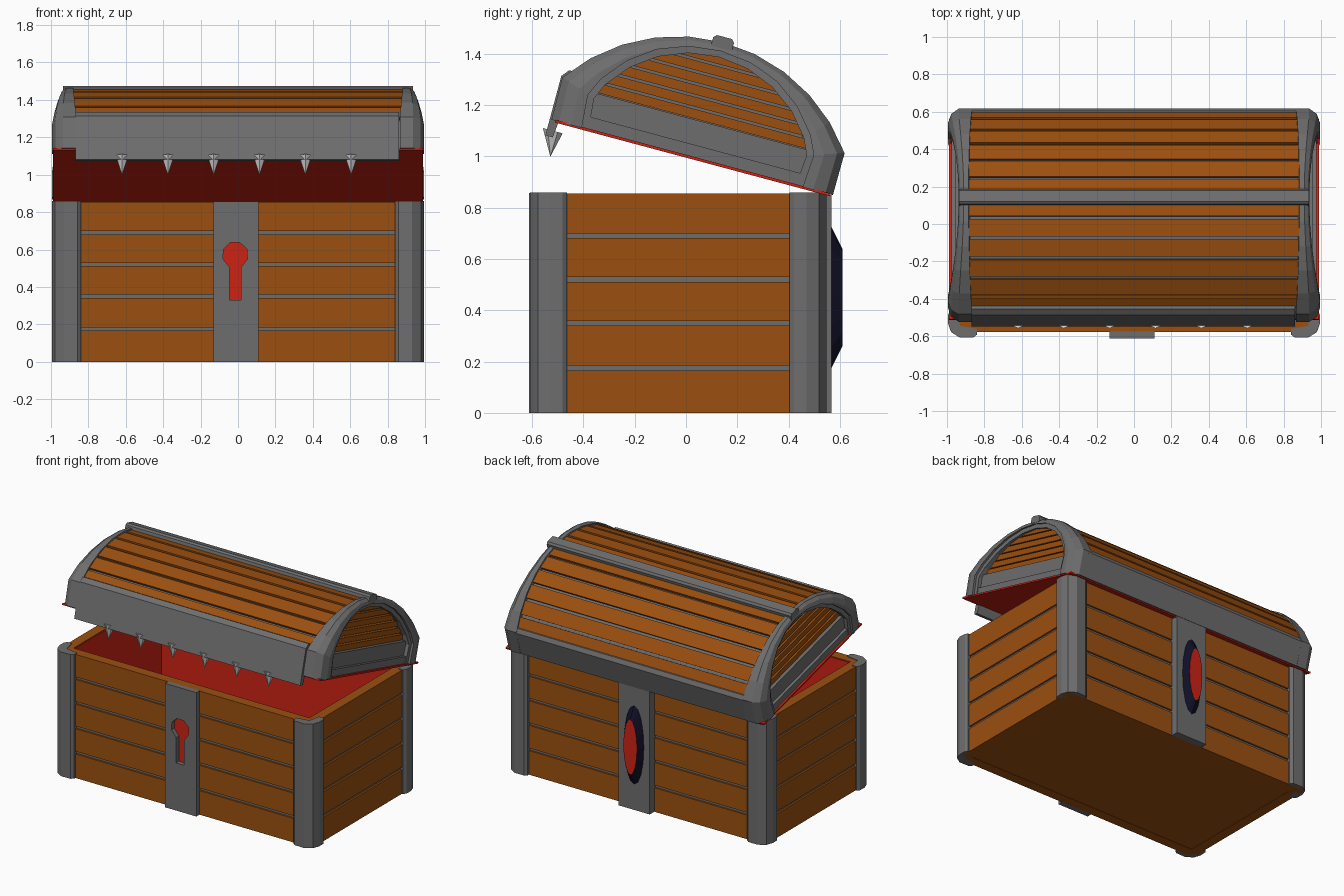
import bpy, bmesh, math
from mathutils import Matrix, Vector

if "Cube" in bpy.data.objects:
    bpy.data.objects.remove(bpy.data.objects["Cube"])


def material(name, rgb):
    m = bpy.data.materials.new(name)
    m.diffuse_color = (*rgb, 1)
    m.use_nodes = True
    m.node_tree.nodes["Principled BSDF"].inputs["Base Color"].default_value = m.diffuse_color
    return m


WOOD = material("orange wood", (0.33, 0.079, 0.005))
IRON = material("grey iron", (0.155, 0.155, 0.155))
RED = material("red", (0.62, 0.016, 0.007))
NAVY = material("dark navy", (0.005, 0.005, 0.02))
IVORY = material("pale tooth", (0.65, 0.65, 0.65))

# Lid frame: leaned back 15 degrees on the rear hinge
LID = Matrix.Translation((0, 0.024, 0.996)) @ Matrix.Rotation(math.radians(-15), 4, 'X')


def finish(name, bm, mats, matrix=None):
    bmesh.ops.recalc_face_normals(bm, faces=bm.faces)
    if matrix:
        bm.transform(matrix)
    me = bpy.data.meshes.new(name)
    bm.to_mesh(me)
    bm.free()
    for m in mats:
        me.materials.append(m)
    ob = bpy.data.objects.new(name, me)
    bpy.context.collection.objects.link(ob)
    return ob


def prism(bm, pts, axis, lo, hi):
    """Extrude a 2D outline along an axis; X outlines are (y, z), Z outlines (x, y)."""
    put = (lambda p, h: (h, *p)) if axis == 'X' else (lambda p, h: (*p, h))
    a = [bm.verts.new(put(p, lo)) for p in pts]
    b = [bm.verts.new(put(p, hi)) for p in pts]
    bm.faces.new(a)
    bm.faces.new(b)
    n = len(pts)
    for i in range(n):
        j = (i + 1) % n
        bm.faces.new((a[i], a[j], b[j], b[i]))


def rect(x0, x1, y0, y1):
    return [(x0, y0), (x1, y0), (x1, y1), (x0, y1)]


def prisms(name, items, mat, matrix=None):
    bm = bmesh.new()
    for it in items:
        prism(bm, *it)
    return finish(name, bm, [mat], matrix)


# ---------------- body ----------------
CY, HX, HY, TOP = -0.03, 0.972, 0.548, 0.855


def walls(hx, hy, t, z0, z1):
    y0, y1 = CY - hy, CY + hy
    return [(rect(-hx, hx, y0, y0 + t), 'Z', z0, z1),
            (rect(-hx, hx, y1 - t, y1), 'Z', z0, z1),
            (rect(-hx, -hx + t, y0 + t, y1 - t), 'Z', z0, z1),
            (rect(hx - t, hx, y0 + t, y1 - t), 'Z', z0, z1)]


planks = []
edges = [0.0, 0.175, 0.35, 0.52, 0.69, TOP]
for i in range(5):
    planks += walls(HX, HY, 0.07, edges[i] + (0.009 if i else 0), edges[i + 1] - (0.009 if i < 4 else 0))
prisms("body_planks", planks, WOOD)
prisms("body_groove_core", walls(HX - 0.012, HY - 0.012, 0.05, 0.03, 0.83), IRON)
prisms("body_bottom", [(rect(-0.95, 0.95, CY - 0.53, CY + 0.53), 'Z', 0.002, 0.03)], WOOD)
prisms("body_lining", walls(HX - 0.06, HY - 0.06, 0.015, 0.03, 0.85)
       + [(rect(-0.91, 0.91, CY - 0.485, CY + 0.485), 'Z', 0.03, 0.045)], RED)

# Chamfered corner posts
post = [(0.84, 0.53), (0.84, 0.562), (0.858, 0.576), (0.93, 0.578), (0.978, 0.548), (0.995, 0.50),
        (0.993, 0.452), (0.98, 0.434), (0.945, 0.434), (0.93, 0.515)]
prisms("corner_posts", [([(sx * x, CY + sy * y) for x, y in post], 'Z', 0, TOP + 0.004)
                        for sx in (-1, 1) for sy in (-1, 1)], IRON)

# Front lock plate with a keyhole through it
key = [(-0.045 + 0.0, 0.33), (0.015, 0.33), (0.017, 0.505)]
key += [(-0.015 + 0.069 * math.cos(math.radians(a)), 0.573 + 0.069 * math.sin(math.radians(a)))
        for a in range(-20, 201, 44)]
key += [(-0.045, 0.505)]
bm = bmesh.new()
for loop in ([(-0.13, 0), (0.11, 0), (0.11, 0.857), (-0.13, 0.857)], key):
    vs = [bm.verts.new((x, -0.612, z)) for x, z in loop]
    for i in range(len(vs)):
        bm.edges.new((vs[i - 1], vs[i]))
bmesh.ops.triangle_fill(bm, use_beauty=True, edges=bm.edges[:], normal=(0, -1, 0))
res = bmesh.ops.extrude_face_region(bm, geom=bm.faces[:])
bmesh.ops.translate(bm, vec=(0, 0.037, 0), verts=[g for g in res['geom'] if isinstance(g, bmesh.types.BMVert)])
finish("lock_plate", bm, [IRON])
prisms("keyhole_back", [(rect(-0.1, 0.08, -0.582, -0.574), 'Z', 0.3, 0.67)], RED)

# Rear plate with a raised oval: dark sloping rim and red cap
prisms("rear_plate", [(rect(-0.12, 0.12, 0.5, 0.568), 'Z', 0, 0.85)], IRON)
bm = bmesh.new()
rings = []
for rx, rz, y in ((0.08, 0.29, 0.56), (0.052, 0.19, 0.61)):
    rings.append([bm.verts.new((rx * math.cos(k * math.tau / 16), y, 0.45 + rz * math.sin(k * math.tau / 16)))
                  for k in range(16)])
for k in range(16):
    j = (k + 1) % 16
    bm.faces.new((rings[0][k], rings[0][j], rings[1][j], rings[1][k]))
bm.faces.new(rings[0])
cap = bm.faces.new(rings[1])
cap.material_index = 1
finish("rear_oval", bm, [NAVY, RED])

# ---------------- lid (local: y across the arch, z up) ----------------
R, ZC, HALF = 0.698, -0.233, math.radians(54.7)


def arc(r, a):
    return (r * math.sin(a), ZC + r * math.cos(a))


core = [(-0.55, 0.0)] + [arc(R - 0.026, -HALF + k * HALF / 6) for k in range(13)] + [(0.55, 0.0)]
prisms("lid_core", [(core, 'X', -0.885, 0.885)], IRON, LID)

# Curved roof planks
items = []
step, gap = HALF / 6, 0.013
for k in range(12):
    a0, a1 = -HALF + k * step + gap, -HALF + (k + 1) * step - gap
    items.append(([arc(R - 0.04, a0), arc(R - 0.009, a0), arc(R - 0.009, a1), arc(R - 0.04, a1)],
                  'X', -0.9, 0.9))
prisms("lid_planks", items, WOOD, LID)

# Ridge bar and the front and rear bands
prisms("ridge_bar", [([(-0.042, 0.44), (-0.042, 0.474), (-0.03, 0.486), (0.03, 0.486), (0.042, 0.474),
                       (0.042, 0.44)], 'X', -0.935, 0.935)], IRON, LID)
prisms("front_band", [([(-0.545, -0.065), (-0.575, -0.065), (-0.575, 0.175), (-0.55, 0.205), (-0.52, 0.2)],
                       'X', -0.87, 0.86)], IRON, LID)
prisms("rear_band", [([(0.54, 0.0), (0.566, 0.0), (0.57, 0.165), (0.55, 0.19), (0.52, 0.19)],
                      'X', -0.89, 0.89)], IRON, LID)
prisms("lid_underside", [(rect(-0.553, 0.555, -0.007, 0.004), 'X', -0.988, 0.988)], RED, LID)

# Tapering end hoops, wide at the foot and thin at the ridge, with an inner step
path = [((-0.568, 0.0), (1, 0))]
for k in range(11):
    a = -HALF + k * HALF / 5
    y, z = arc(R, a)
    n = Vector((-math.sin(a), -math.cos(a)))
    if k in (0, 10):
        n = (n + Vector((-math.copysign(0.9, y), 0))).normalized()
    path.append(((y, z), tuple(n)))
path.append(((0.568, 0.0), (-1, 0)))
bm = bmesh.new()
for s in (-1, 1):
    rows = []
    for (y, z), n in path:
        t = max(0.0, (z - 0.165) / 0.3)
        xo, d = 0.995 - 0.058 * t ** 1.5, 0.122 - 0.09 * t
        c = 1 - 0.55 * t
        section = [(0.865 + 0.02 * t, 0), (xo - 0.06 * c, 0), (xo - 0.018 * c, 0.03 * c), (xo, 0.08 * c),
                   (xo, d), (xo - 0.015, d), (xo - 0.015, d + 0.028), (0.865, d + 0.028)]
        rows.append([bm.verts.new((s * x, y + n[0] * q, z + n[1] * q)) for x, q in section])
    for r0, r1 in zip(rows, rows[1:]):
        for i in range(8):
            j = (i + 1) % 8
            bm.faces.new((r0[i], r0[j], r1[j], r1[i]))
    bm.faces.new(rows[0])
    bm.faces.new(rows[-1])
finish("lid_end_hoops", bm, [IRON], LID)

# Lid ends: sill, recessed band and stacked planks under the arch
sills, boards = [], []
for s in (-1, 1):
    def ends(x):
        return ('X', min(s * 0.86, s * x), max(s * 0.86, s * x))
    sills.append((rect(-0.45, 0.45, 0.0, 0.05), *ends(0.975)))
    sills.append((rect(-0.44, 0.44, 0.04, 0.145), *ends(0.955)))
    sills.append(([(-0.43, 0.14), (0.43, 0.14), (0.3, 0.33), (0.12, 0.41), (-0.12, 0.41), (-0.3, 0.33)],
                  *ends(0.895)))
    for k in range(6):
        b0 = 0.148 + k * 0.046
        b1 = b0 + 0.037
        w0, w1 = [min(0.45, math.sqrt((R - 0.035) ** 2 - (b - ZC) ** 2)) for b in (b0, b1)]
        boards.append(([(-w0, b0), (w0, b0), (w1, b1), (-w1, b1)], *ends(0.935 - 0.005 * k)))
prisms("lid_end_sills", sills, IRON, LID)
prisms("lid_end_planks", boards, WOOD, LID)

# Teeth hanging under the front band
bm = bmesh.new()
for i in range(6):
    x = -0.62 + 0.245 * i
    tip = bm.verts.new((x, -0.535, -0.14))
    base = [bm.verts.new((x + 0.04 * math.sin(k * math.tau / 6), -0.552 - 0.04 * math.cos(k * math.tau / 6), -0.04))
            for k in range(6)]
    bm.faces.new(base)
    for k in range(6):
        bm.faces.new((base[k], base[(k + 1) % 6], tip))
finish("teeth", bm, [IVORY], LID)
